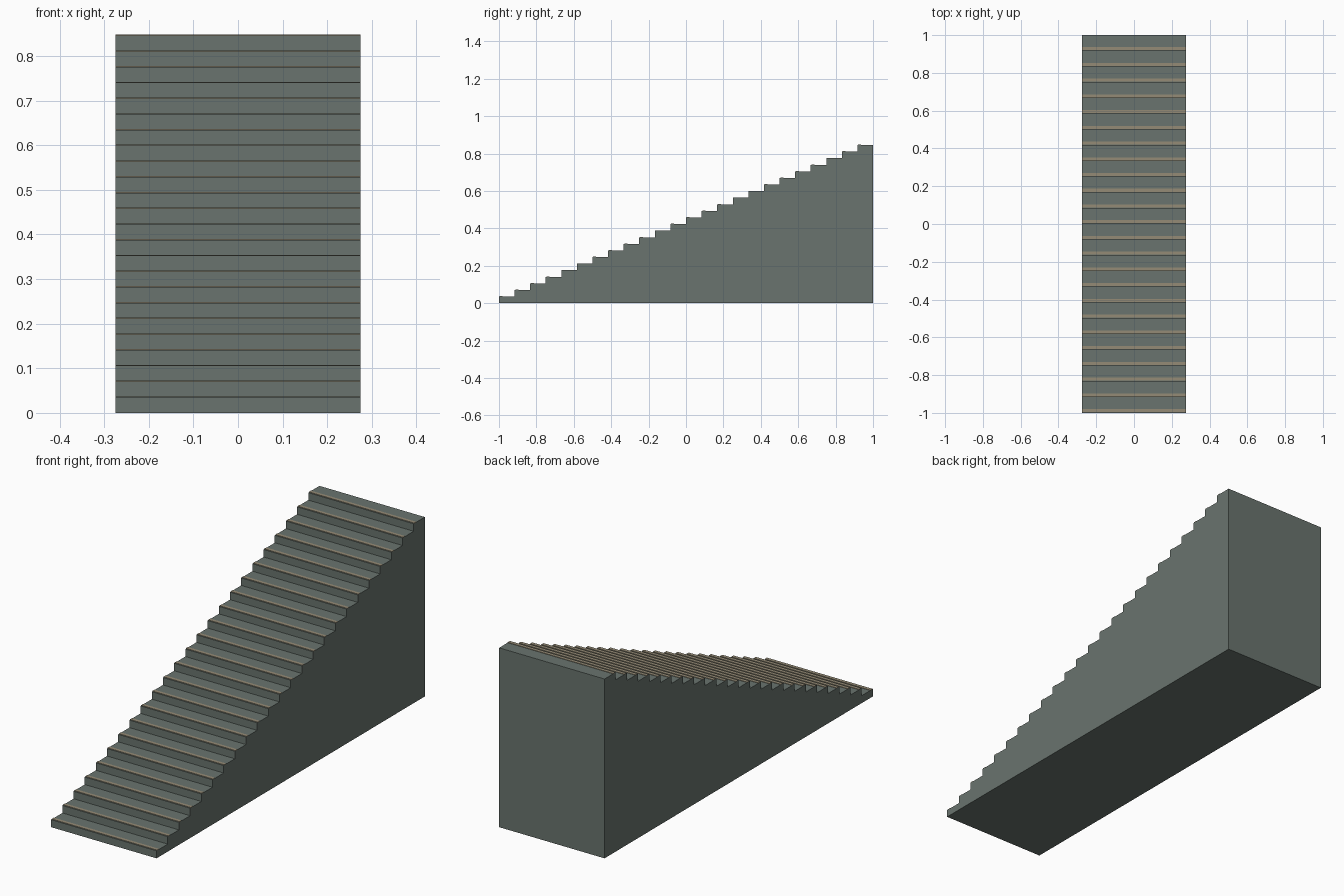
import bpy
import bmesh

cube = bpy.data.objects.get("Cube")
if cube:
    bpy.data.objects.remove(cube)

STEPS = 24
HALF_WIDTH = 0.275
RUN = 2 / STEPS
RISE = 0.846 / STEPS


def material(name, colour):
    mat = bpy.data.materials.new(name)
    mat.use_nodes = True
    mat.diffuse_color = colour
    mat.node_tree.nodes["Principled BSDF"].inputs["Base Color"].default_value = colour
    return mat


def add_object(name, bm, mat):
    bmesh.ops.recalc_face_normals(bm, faces=bm.faces)
    mesh = bpy.data.meshes.new(name)
    bm.to_mesh(mesh)
    bm.free()
    mesh.materials.append(mat)
    obj = bpy.data.objects.new(name, mesh)
    bpy.context.collection.objects.link(obj)


def extrude_profile(bm, profile):
    """Extrude a side profile of (y, z) points across the stair width."""
    face = bm.faces.new([bm.verts.new((-HALF_WIDTH, y, z)) for y, z in profile])
    result = bmesh.ops.extrude_face_region(bm, geom=[face])
    moved = [v for v in result["geom"] if isinstance(v, bmesh.types.BMVert)]
    bmesh.ops.translate(bm, verts=moved, vec=(2 * HALF_WIDTH, 0, 0))


stone = material("grey green stone", (0.142, 0.174, 0.156, 1))
grip = material("tan grip", (0.30, 0.26, 0.18, 1))

# Solid flight of steps
profile = [(1, 0), (-1, 0)]
for i in range(STEPS):
    y, top = -1 + i * RUN, (i + 1) * RISE
    profile += [(y, top), (y + RUN, top)]
bm = bmesh.new()
extrude_profile(bm, profile)
add_object("stair_flight", bm, stone)

# Thin grip strip near the front edge of every tread
bm = bmesh.new()
for i in range(STEPS):
    y, z = -1 + i * RUN + 0.004, (i + 1) * RISE
    extrude_profile(bm, [(y, z - 0.001), (y + 0.016, z - 0.001),
                         (y + 0.016, z + 0.002), (y, z + 0.002)])
add_object("tread_grip_strips", bm, grip)
